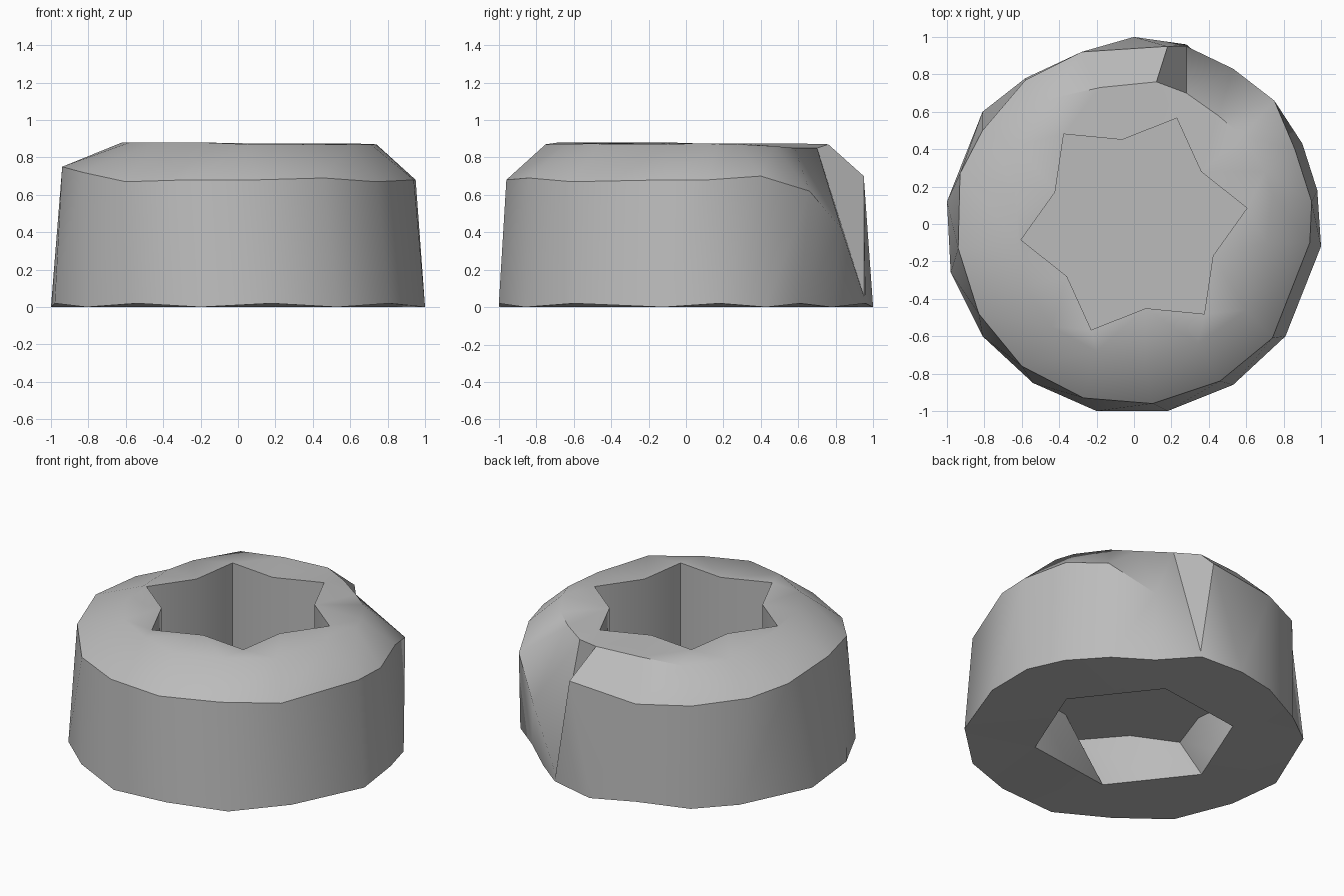
import bpy, bmesh
from math import sin, cos, radians

if "Cube" in bpy.data.objects:
    bpy.data.objects.remove(bpy.data.objects["Cube"])

# Outer outline of the base, counter-clockwise
OUTLINE = [(1, -.12), (.98, .18), (.9, .43), (.69, .61), (.49, .78), (.28, .96),
           (0, 1), (-.28, .92), (-.58, .78), (-.81, .6), (-1, .12), (-.98, -.26),
           (-.81, -.6), (-.54, -.85), (-.2, -1), (.18, -1), (.53, -.86), (.81, -.6)]

# Rim of the side wall, dipping at the chipped back corner
RIM = [(.94, -.1, .68), (.95, .12, .68), (.86, .4, .7), (.75, .66, .62), (.53, .83, .42),
       (.28, .95, .06), (.18, .95, .7), (-.28, .92, .66), (-.58, .77, .67), (-.81, .5, .68),
       (-.93, .27, .72), (-.94, -.13, .75), (-.83, -.48, .72), (-.6, -.76, .67),
       (-.27, -.93, .68), (.1, -.96, .68), (.46, -.84, .69), (.74, -.61, .67)]

# Edge of the flat crown
CROWN = [(.71, -.1, .87), (.74, .16, .87), (.7, .28, .87), (.58, .47, .86), (.45, .58, .85),
         (.28, .7, .85), (.12, .76, .87), (-.18, .73, .87), (-.45, .67, .86), (-.62, .42, .85),
         (-.64, .2, .87), (-.62, -.1, .88), (-.58, -.34, .88), (-.44, -.55, .88),
         (-.2, -.68, .88), (.06, -.75, .87), (.34, -.64, .87), (.6, -.46, .87)]


def star(z, turn, outer, inner):
    """Six-pointed outline at height z."""
    points = []
    for i in range(12):
        r = inner if i % 2 else outer
        a = radians(turn + 30 * i)
        points.append((r * cos(a), r * sin(a), z))
    return points


bm = bmesh.new()


def loop(points):
    verts = [bm.verts.new(p) for p in points]
    edges = [bm.edges.new((v, verts[i - 1])) for i, v in enumerate(verts)]
    return verts, edges


def bridge(a, b):
    n = len(a[0])
    for i in range(n):
        j = (i + 1) % n
        bm.faces.new((a[0][i], a[0][j], b[0][j], b[0][i]))


def fill(a, b):
    bmesh.ops.triangle_fill(bm, edges=a[1] + b[1], use_beauty=True)


# Outer wall and sloping shoulder
base = loop([(x, y, .02 * (i % 2)) for i, (x, y) in enumerate(OUTLINE)])
rim = loop(RIM)
crown = loop(CROWN)
bridge(base, rim)
bridge(rim, crown)

# Star socket in the top
socket = loop(star(.875, 8, .61, .455))
floor = loop(star(.3, 8, .61, .455))
fill(crown, socket)
bridge(socket, floor)
bm.faces.new(floor[0])

# Shallow hexagonal recess underneath, turning into a twisted star
recess = loop(star(0, 8, .6, .52))
ceiling = loop(star(.27, 23, .6, .455))
fill(base, recess)
bridge(recess, ceiling)
bm.faces.new(ceiling[0])

bmesh.ops.recalc_face_normals(bm, faces=bm.faces[:])
mesh = bpy.data.meshes.new("socket_nut")
bm.to_mesh(mesh)
bm.free()

# Plain grey stone
grey = bpy.data.materials.new("grey")
grey.use_nodes = True
grey.diffuse_color = (.5, .5, .5, 1)
grey.node_tree.nodes["Principled BSDF"].inputs["Base Color"].default_value = (.5, .5, .5, 1)
mesh.materials.append(grey)

nut = bpy.data.objects.new("socket_nut", mesh)
bpy.context.collection.objects.link(nut)
bpy.context.view_layer.objects.active = nut
nut.select_set(True)
bpy.ops.object.shade_smooth_by_angle(angle=radians(40))
